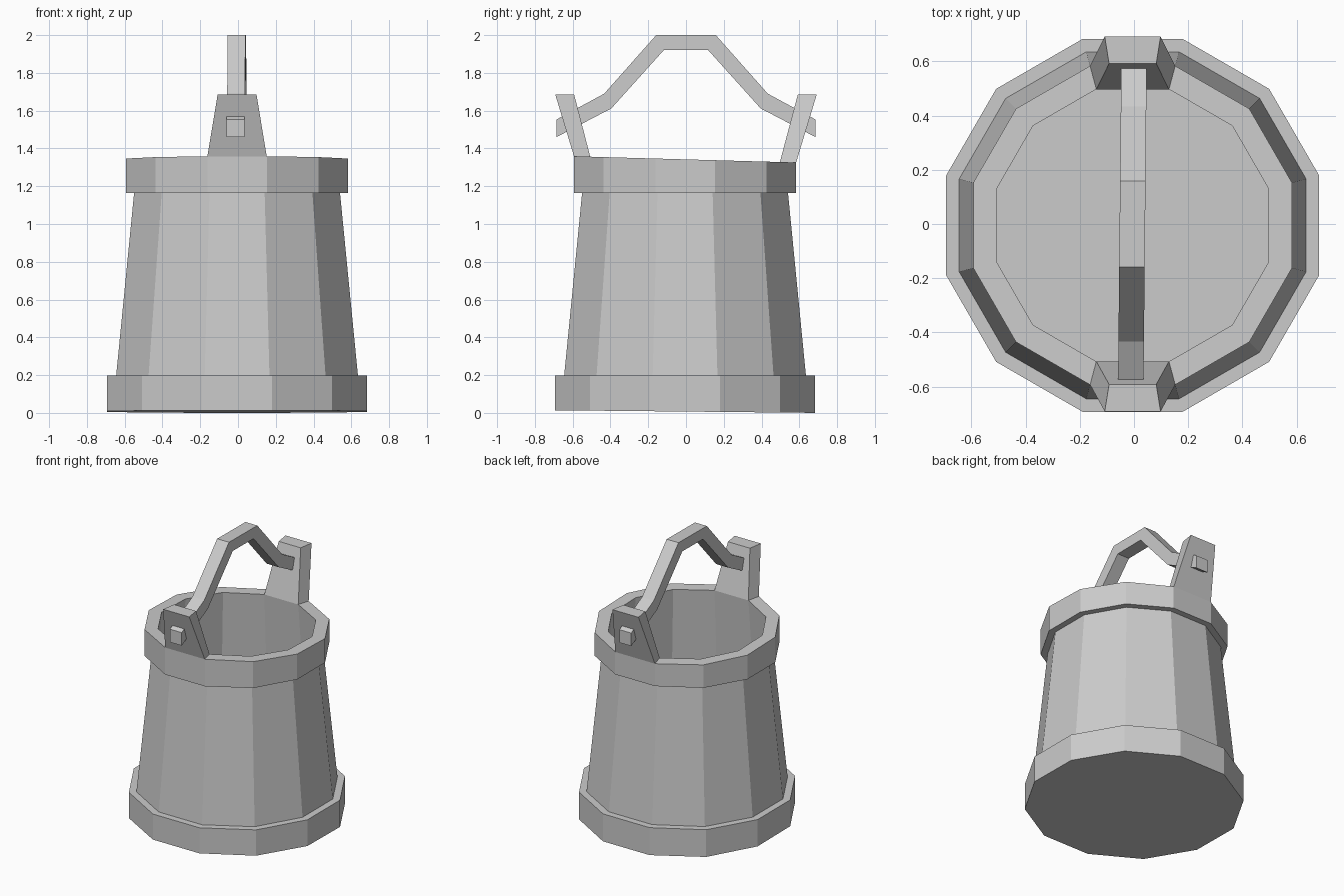
import bpy, bmesh, math

if "Cube" in bpy.data.objects:
    bpy.data.objects.remove(bpy.data.objects["Cube"])

SIDES = 12
HALF = math.pi / SIDES
SHIFT = -0.005


def rim_z(y):
    return 1.342 - 0.028 * y


def finish(name, bm):
    bmesh.ops.recalc_face_normals(bm, faces=bm.faces)
    me = bpy.data.meshes.new(name)
    bm.to_mesh(me)
    bm.free()
    ob = bpy.data.objects.new(name, me)
    bpy.context.collection.objects.link(ob)
    return ob


def ring(bm, apothem, z, tilt=0.0):
    r = apothem / math.cos(HALF)
    verts = []
    for i in range(SIDES):
        a = HALF + 2 * HALF * i
        y = r * math.sin(a) + SHIFT
        verts.append(bm.verts.new((r * math.cos(a) + SHIFT, y, z + tilt * y)))
    return verts


# Bucket: twelve-sided shell with hoops, hollow inside; (apothem, z, tilt in y)
profile = [
    (0.688, 0.007, -0.01), (0.688, 0.197, 0), (0.64, 0.197, 0),
    (0.545, 1.165, 0), (0.588, 1.165, 0), (0.588, 1.342, -0.028),
    (0.502, 1.342, -0.028), (0.59, 0.12, 0),
]
bm = bmesh.new()
rings = [ring(bm, *p) for p in profile]
for lo, hi in zip(rings, rings[1:]):
    for i in range(SIDES):
        j = (i + 1) % SIDES
        bm.faces.new((lo[i], lo[j], hi[j], hi[i]))
bm.faces.new(rings[0])
bm.faces.new(rings[-1])
finish("bucket", bm)


# Ears: tapered blocks leaning outward from the rim
def ear(name, s):
    bm = bmesh.new()
    base = [(0.157, 0.588), (0.134, 0.502)]
    top = [(0.103, 0.692), (0.087, 0.592)]

    def loop(pts, z_of):
        (xo, yo), (xi, yi) = pts
        corners = [(-xo, yo), (xo, yo), (xi, yi), (-xi, yi)]
        return [bm.verts.new((x + SHIFT, s * y + SHIFT * (z_of is rim_z), z_of(s * y)))
                for x, y in corners]

    lo = loop(base, rim_z)
    hi = loop(top, lambda y: 1.685)
    for i in range(4):
        j = (i + 1) % 4
        bm.faces.new((lo[i], lo[j], hi[j], hi[i]))
    bm.faces.new(hi)
    bm.faces.new(lo[::-1])
    finish(name, bm)


ear("front_ear", -1)
ear("back_ear", 1)

# Handle: bent square bar passing through both ears; (outer y, z, inner y, z)
half = [(0.686, 1.553, 0.686, 1.46), (0.433, 1.69, 0.395, 1.612),
        (0.158, 2.0, 0.116, 1.922)]
path = [(-a, b, -c, d) for a, b, c, d in half] + half[::-1]
bm = bmesh.new()
sections = []
for yo, zo, yi, zi in path:
    sections.append([bm.verts.new((-0.006 + 0.01 * y + dx, y, z)) for dx, y, z in
                     ((-0.047, yo, zo), (0.047, yo, zo), (0.047, yi, zi), (-0.047, yi, zi))])
for a, b in zip(sections, sections[1:]):
    for i in range(4):
        j = (i + 1) % 4
        bm.faces.new((a[i], a[j], b[j], b[i]))
bm.faces.new(sections[0])
bm.faces.new(sections[-1])
finish("handle", bm)
